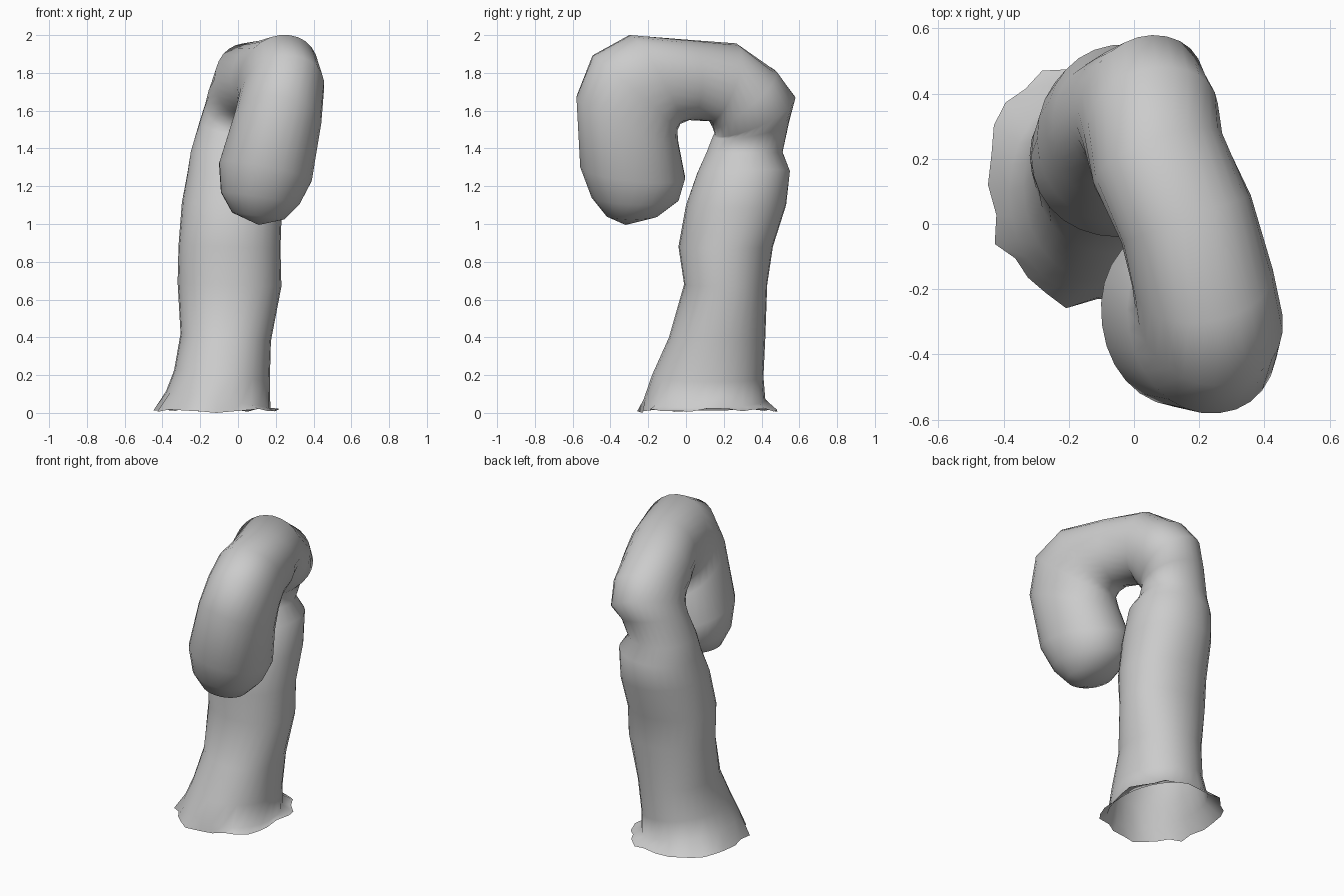
import bpy, bmesh, math, random
from mathutils import Vector

if "Cube" in bpy.data.objects:
    bpy.data.objects.remove(bpy.data.objects["Cube"])

random.seed(4)
N = 28


def power(v, e):
    """Signed power, for squaring off an ellipse."""
    return math.copysign(abs(v) ** e, v)


# Cross-sections along the hooked tube: inner-side point, outer-side point, half width
sections = [
    ((-.11, -.225, .07), (-.10, .42, .07), .28),
    ((-.085, -.18, .20), (-.085, .41, .19), .255),
    ((-.065, -.09, .40), (-.065, .42, .40), .24),
    ((-.045, -.01, .68), (-.045, .43, .68), .275),
    ((-.045, -.04, .88), (-.045, .46, .88), .27),
    ((-.03, .00, 1.10), (-.035, .53, 1.10), .265),
    ((-.04, .06, 1.27), (-.01, .55, 1.28), .245),
    ((-.07, .11, 1.38), (-.02, .51, 1.38), .205),
    ((-.07, .15, 1.48), (.04, .54, 1.53), .19),
    ((-.06, .155, 1.50), (.10, .575, 1.65), .20),
    ((-.02, .14, 1.53), (.12, .48, 1.79), .21),
    ((.03, .11, 1.555), (.12, .28, 1.945), .21),
    ((.12, .00, 1.555), (.20, .03, 1.97), .21),
    ((.15, -.04, 1.53), (.27, -.29, 2.0), .215),
    ((.16, -.05, 1.50), (.30, -.49, 1.89), .22),
    ((.16, -.04, 1.43), (.26, -.58, 1.67), .23),
    ((.11, -.005, 1.25), (.18, -.56, 1.30), .25),
    ((.09, -.04, 1.13), (.145, -.50, 1.14), .21),
    ((.09, -.15, 1.045), (.125, -.42, 1.04), .14),
]
secs = [(Vector(a), Vector(b), w) for a, b, w in sections]
mids = [(a + b) / 2 for a, b, w in secs]
angles = [2 * math.pi * k / N for k in range(N)]

bm = bmesh.new()

# Flared ragged hem around the open foot
rows = [[]]
for t in angles:
    j = random.uniform(.93, 1.06)
    rows[0].append(bm.verts.new((-.115 + .33 * j * power(math.sin(t), .88),
                                 .12 - .365 * j * power(math.cos(t), .88),
                                 random.uniform(.005, .025))))
rows[0][0].co.z = 0

# Tube rings, slightly squarer than an ellipse
for i, (a, b, w) in enumerate(secs):
    tangent = mids[min(i + 1, len(mids) - 1)] - mids[max(i - 1, 0)]
    half = (a - b) / 2
    side = tangent.cross(half).normalized() * w
    rows.append([bm.verts.new(mids[i] + half * power(math.cos(t), .95)
                              - side * power(math.sin(t), .95))
                 for t in angles])

# Keep the ring winding aligned with the hem
if rows[1][N // 4].co.x < mids[0].x:
    for i in range(1, len(rows)):
        rows[i] = [rows[i][-k % N] for k in range(N)]

for lo, hi in zip(rows, rows[1:]):
    for k in range(N):
        n = (k + 1) % N
        bm.faces.new((lo[k], lo[n], hi[n], hi[k]))

# Rounded tip of the hook
tip = bm.verts.new((.11, -.32, .995))
for k in range(N):
    bm.faces.new((rows[-1][k], rows[-1][(k + 1) % N], tip))
bmesh.ops.recalc_face_normals(bm, faces=bm.faces)

mesh = bpy.data.meshes.new("hooked_stalk")
bm.to_mesh(mesh)
bm.free()
mesh.shade_smooth()
stalk = bpy.data.objects.new("hooked_stalk", mesh)
bpy.context.collection.objects.link(stalk)
